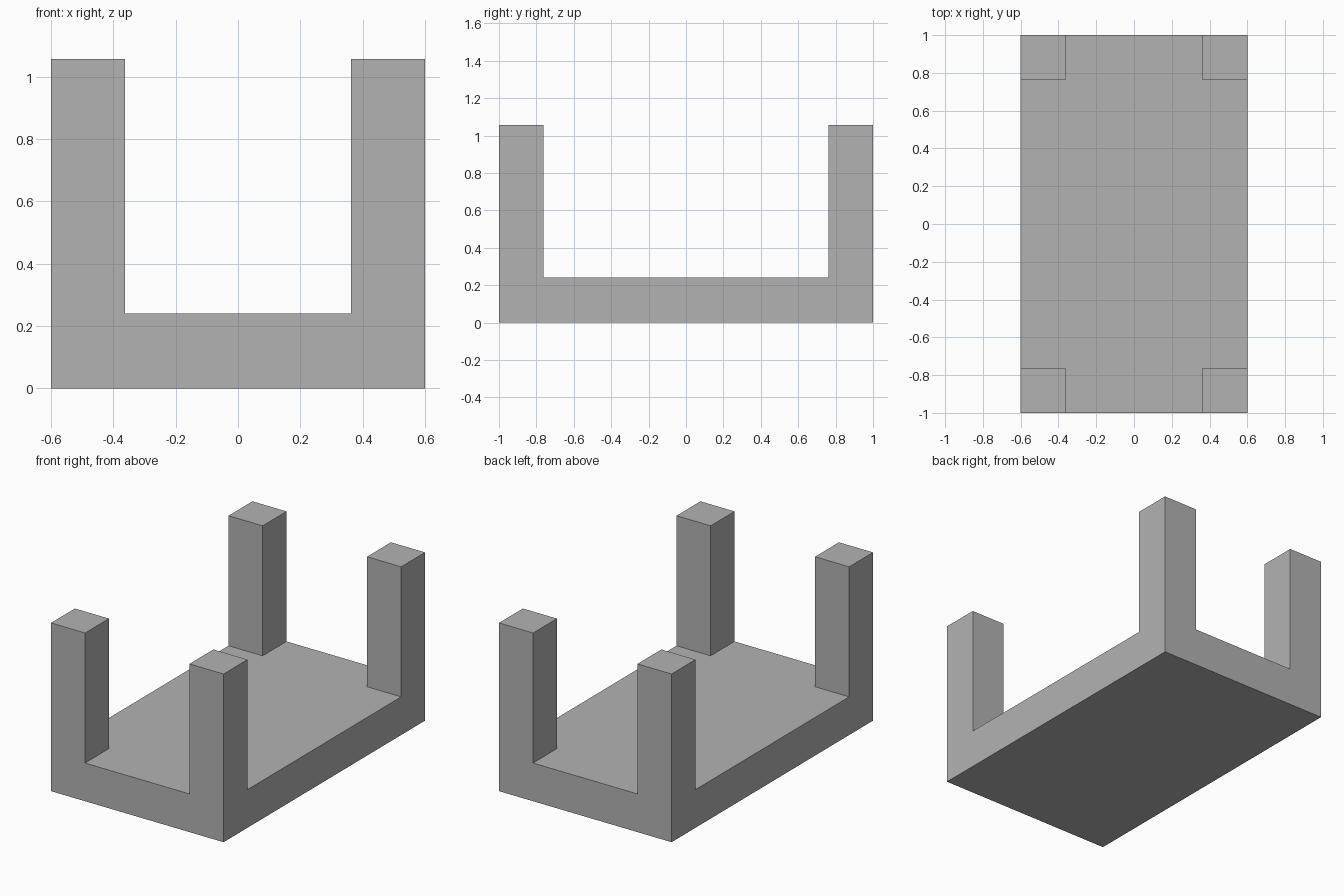
import bpy
import bmesh

# Remove the default cube
cube = bpy.data.objects.get("Cube")
if cube:
    bpy.data.objects.remove(cube, do_unlink=True)

HALF_X, HALF_Y = 0.6, 1.0
POST = 0.237
BASE_TOP, POST_TOP = 0.24, 1.057

# Plain grey material
grey = bpy.data.materials.new("plain_grey")
grey.use_nodes = True
colour = (0.45, 0.45, 0.45, 1.0)
grey.diffuse_color = colour
for node in grey.node_tree.nodes:
    if node.type == "BSDF_PRINCIPLED":
        node.inputs["Base Color"].default_value = colour

# Base slab
bm = bmesh.new()
bmesh.ops.create_cube(bm, size=1.0)
for v in bm.verts:
    v.co.x *= 2 * HALF_X
    v.co.y *= 2 * HALF_Y
    v.co.z = (v.co.z + 0.5) * BASE_TOP

# Cut lines that mark out the posts
inner_x, inner_y = HALF_X - POST, HALF_Y - POST
for side in (-1, 1):
    for point, normal in (((side * inner_x, 0, 0), (1, 0, 0)),
                          ((0, side * inner_y, 0), (0, 1, 0))):
        bmesh.ops.bisect_plane(bm, geom=bm.verts[:] + bm.edges[:] + bm.faces[:],
                               plane_co=point, plane_no=normal)

# Corner posts, raised from the top corner faces
bm.normal_update()
corners = []
for face in bm.faces:
    c = face.calc_center_median()
    if face.normal.z > 0.9 and abs(c.x) > inner_x and abs(c.y) > inner_y:
        corners.append(face)
for face in corners:
    result = bmesh.ops.extrude_discrete_faces(bm, faces=[face])
    for v in result["faces"][0].verts:
        v.co.z = POST_TOP

bmesh.ops.recalc_face_normals(bm, faces=bm.faces[:])
mesh = bpy.data.meshes.new("base_with_corner_posts")
bm.to_mesh(mesh)
bm.free()
mesh.materials.append(grey)
frame = bpy.data.objects.new("base_with_corner_posts", mesh)
bpy.context.collection.objects.link(frame)
